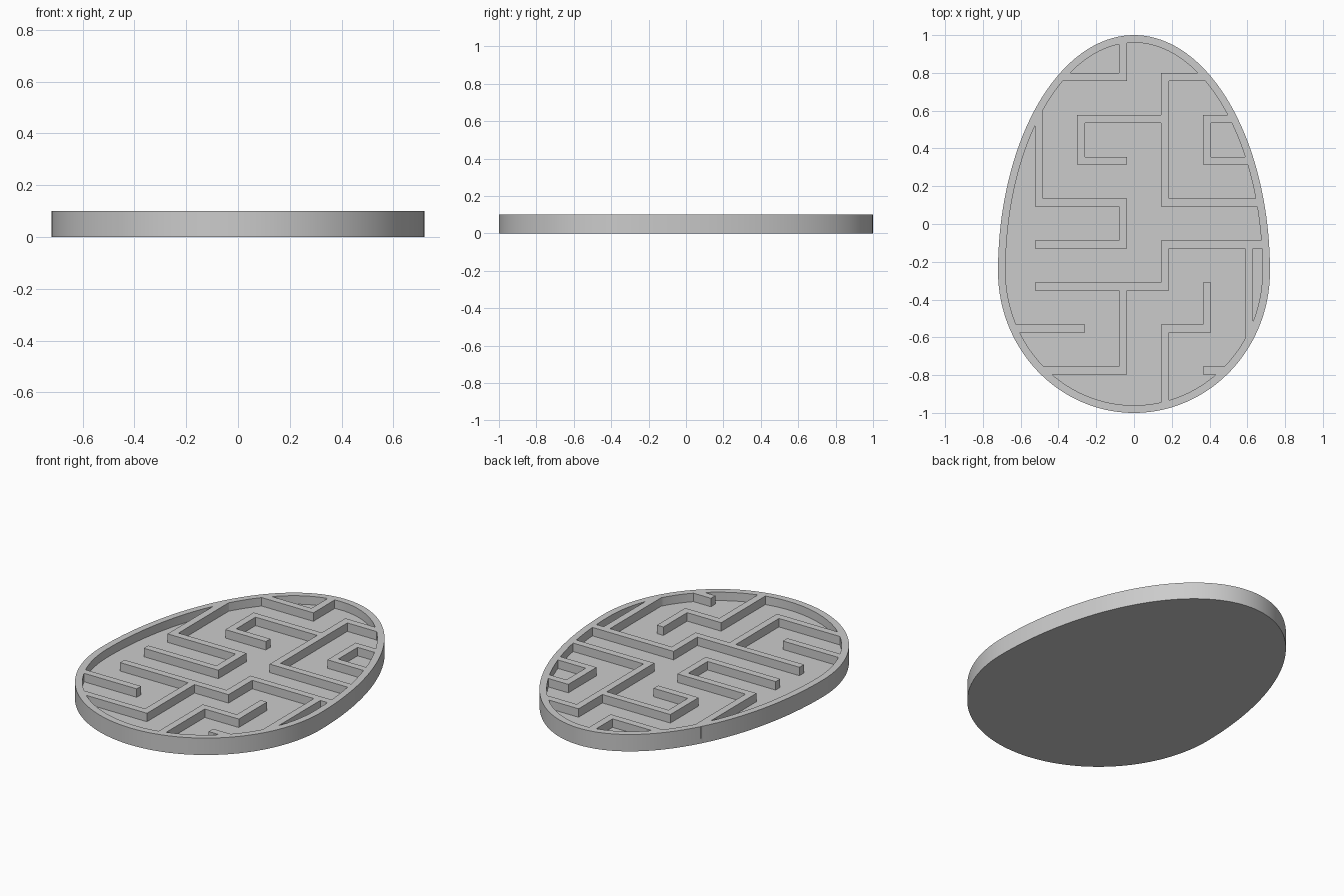
import bpy, bmesh, math
from mathutils import Vector

if "Cube" in bpy.data.objects:
    bpy.data.objects.remove(bpy.data.objects["Cube"], do_unlink=True)

HEIGHT, FLOOR, RIM, HALF = 0.1, 0.05, 0.04, 0.021
SEGMENTS, WIDEST_Y = 160, -0.25

grey = bpy.data.materials.new("light_grey")
grey.use_nodes = True
colour = (0.6, 0.6, 0.6, 1)
grey.diffuse_color = colour
grey.node_tree.nodes["Principled BSDF"].inputs["Base Color"].default_value = colour


def finish(name, bm):
    bmesh.ops.recalc_face_normals(bm, faces=bm.faces)
    mesh = bpy.data.meshes.new(name)
    bm.to_mesh(mesh)
    bm.free()
    mesh.materials.append(grey)
    obj = bpy.data.objects.new(name, mesh)
    bpy.context.scene.collection.objects.link(obj)
    return obj


def egg_ring(bm, inset, z):
    """Egg outline: a long half ellipse above a short one."""
    ring = []
    for i in range(SEGMENTS):
        a = math.tau * i / SEGMENTS
        reach = (1.25 if math.sin(a) > 0 else 0.75) - inset
        ring.append(bm.verts.new(((0.72 - inset) * math.cos(a),
                                  WIDEST_Y + reach * math.sin(a), z)))
    return ring


# Egg tray: outer wall, rim, inner wall, floor and underside
bm = bmesh.new()
rings = [egg_ring(bm, inset, z) for inset, z in
         ((0, 0), (0, HEIGHT), (RIM, HEIGHT), (RIM, FLOOR))]
for low, high in zip(rings, rings[1:]):
    for i in range(SEGMENTS):
        j = (i + 1) % SEGMENTS
        bm.faces.new((low[i], low[j], high[j], high[i]))
bm.faces.new(rings[0])
bm.faces.new(rings[-1])
tray = finish("egg_maze_tray", bm)

# Maze grid lines
A, B, C, D, E, F = (-0.504 + 0.2225 * i for i in range(6))
R = [-0.775 + 0.222 * i for i in range(8)]

# Wall paths; ends at the outline stop inside the rim
PATHS = [
    [(C, 0.98), (C, R[7]), (-0.382, R[7])],
    [(0.382, R[7]), (D, R[7]), (D, R[4]), (0.668, R[4])],
    [(D, R[6]), (B, R[6]), (B, R[5]), (C + HALF, R[5])],
    [(0.527, R[6]), (E, R[6]), (E, R[5]), (0.615, R[5])],
    [(A, 0.61), (A, R[4]), (C, R[4]), (C, R[3]), (A - HALF, R[3])],
    [(0.69, R[3]), (D, R[3]), (D, R[2]), (A - HALF, R[2])],
    [(C, R[2]), (C, R[0]), (-0.487, R[0])],
    [(-0.64, R[1]), (B + HALF, R[1])],
    [(F, R[3]), (F, -0.608)],
    [(E, R[2] + HALF), (E, R[1]), (D, R[1]), (D, -0.96)],
    [(E - HALF, R[0]), (0.487, R[0])],
]


def add_wall(bm, path):
    """Sweep a mitred wall of constant width along a right-angled path."""
    pts = [Vector(p) for p in path]
    dirs = [(q - p).normalized() for p, q in zip(pts, pts[1:])]
    sides = [Vector((-d.y, d.x)) * HALF for d in dirs]
    offsets = [sides[0]] + [a + b for a, b in zip(sides, sides[1:])] + [sides[-1]]
    outline = [p + o for p, o in zip(pts, offsets)]
    outline += [p - o for p, o in reversed(list(zip(pts, offsets)))]
    base = bm.faces.new([bm.verts.new((v.x, v.y, FLOOR - 0.02)) for v in outline])
    top = bmesh.ops.extrude_face_region(bm, geom=[base], use_keep_orig=True)["geom"]
    bmesh.ops.translate(bm, vec=(0, 0, HEIGHT - FLOOR + 0.02),
                        verts=[v for v in top if isinstance(v, bmesh.types.BMVert)])


bm = bmesh.new()
for path in PATHS:
    add_wall(bm, path)
walls = finish("maze_walls", bm)
walls.hide_render = True

# Fuse the walls with the tray
fuse = tray.modifiers.new("fuse_walls", "BOOLEAN")
fuse.operation = "UNION"
fuse.solver = "EXACT"
fuse.use_self = True
fuse.object = walls
graph = bpy.context.evaluated_depsgraph_get()
tray.data = bpy.data.meshes.new_from_object(tray.evaluated_get(graph))
tray.modifiers.clear()
bpy.data.objects.remove(walls, do_unlink=True)

# Smooth the curved sides, keep the edges crisp
bpy.ops.object.select_all(action="DESELECT")
tray.select_set(True)
bpy.context.view_layer.objects.active = tray
bpy.ops.object.shade_smooth_by_angle(angle=math.radians(30))
